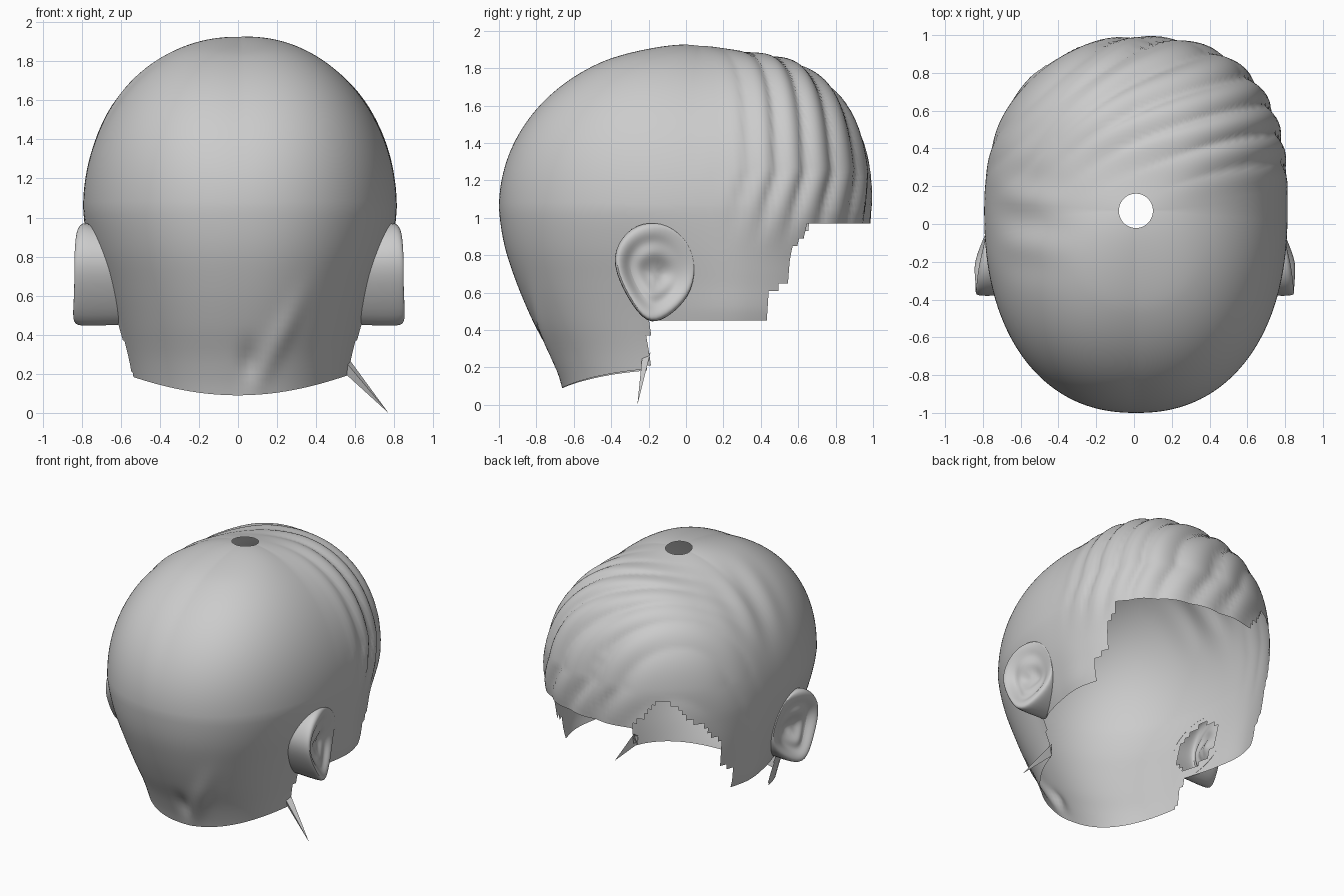
import bpy, bmesh, math
from mathutils import Vector

if bpy.data.objects.get("Cube"):
    bpy.data.objects.remove(bpy.data.objects["Cube"])

grey = bpy.data.materials.new("plain grey")
grey.use_nodes = True
GREY = (0.6, 0.6, 0.6, 1)
grey.diffuse_color = GREY
grey.node_tree.nodes["Principled BSDF"].inputs["Base Color"].default_value = GREY
grey.node_tree.nodes["Principled BSDF"].inputs["Roughness"].default_value = 0.7

CX, CY, MID, DOME = 0.01, 0.07, 1.05, 0.885
SQUARE = 2.25                                     # roundness exponent of the plan outline
BACK = (0.72, 0.79, 0.89, 0.975, 1.04, 1.07)      # radii every 0.2 up to MID
SIDE = (0.555, 0.585, 0.635, 0.695, 0.76, 0.803)
CHEEK = (0.555, 0.61, 0.73, 0.765, 0.79, 0.803)
FACE = (0.8, 0.82, 0.85, 0.88, 0.905, 0.915)


def smooth(a, b, v):
    t = min(1, max(0, (v - a) / (b - a)))
    return t * t * (3 - 2 * t)


def bell(v, centre, width):
    return math.exp(-((v - centre) / width) ** 2)


def power(v, e):
    return math.copysign(abs(v) ** e, v)


def spline(values, z):
    """Catmull-Rom lookup along the height."""
    f = min(max((z - 0.05) / 0.2, 0), 4.999)
    i = int(f)
    t = f - i
    p = [values[min(max(k, 0), 5)] for k in range(i - 1, i + 3)]
    return p[1] + 0.5 * t * (p[2] - p[0] + t * (2 * p[0] - 5 * p[1] + 4 * p[2] - p[3]
                             + t * (3 * (p[1] - p[2]) + p[3] - p[0])))


def side_radius(dy, z):
    """Half width, fuller at the cheeks than at the neck."""
    t = smooth(-0.35, 0.25, dy)
    return spline(SIDE, z) * (1 - t) + spline(CHEEK, z) * t


def locks(x, y, z):
    """Combed hair relief, sweeping sideways from the parting."""
    u = y - 0.55 * x + 0.3 * x * x + 0.35 * max(0, 1.25 - z)
    wave = abs(math.sin(math.pi * (u + 0.04) / 0.155 + 0.5 * math.sin(5 * x + 3 * z)))
    mask = smooth(0.1, 0.5, y) * smooth(0.8, 1.15, z) * (0.25 + 0.75 * smooth(-0.45, 0.1, x))
    relief = 0.032 * (wave - 0.6) * mask
    # gentle tufts on the other side and strands at the nape
    relief += 0.01 * math.sin(y * 24 + 3 * x) * bell(x, -0.55, 0.2) * bell(y, 0.05, 0.25) * smooth(1.3, 1.6, z)
    if y < 0:
        relief += 0.02 * bell(x - 0.5 * (z - 0.3), 0.17, 0.06) * bell(z, 0.35, 0.22)
        relief -= 0.025 * bell(x, 0.06, 0.05) * bell(z, 0.26, 0.09)
    return relief


def surface(a, z, shrink=1.0):
    """Point on the head at azimuth a; shrink below 1 climbs the dome to the crown."""
    dx, dy = math.cos(a), math.sin(a)
    rx = side_radius(dy, z)
    ry = spline(FACE if dy > 0 else BACK, z)
    round_off = smooth(0.05, 0.5, shrink)
    rx, ry = (shrink * (0.82 + (r - 0.82) * round_off) for r in (rx, ry))
    # the dome is fuller over the forehead and the rear corners
    n = 2 + (0.4 * dy if dy > 0 else -0.05 * dy + 0.3 * abs(dx * dy))
    square = SQUARE
    if dx > 0 and dy > 0:
        square += 0.35 * smooth(0.75, 1.05, z)
    e = 2 / (2 + (square - 2) * round_off)
    x, y = CX + rx * power(dx, e), CY + ry * power(dy, e)
    z += DOME * (1 - shrink ** n) ** (1 / n)
    # shallow saddle in front of the crown, deeper beside the parting
    z -= (0.03 + 0.025 * smooth(0.1, -0.4, -abs(x) if x < 0 else x)) * bell(y, 0.3, 0.24) \
        * bell(x, -0.1, 0.5) * smooth(1.4, 1.8, z)
    out = Vector((dx / rx, dy / ry, max(0, z - MID) / DOME ** 2))
    return Vector((x, y, z)) + out.normalized() * locks(x, y, z) * smooth(0.11, 0.3, shrink)


def skull_x(y, z):
    """Half width of the head at a given depth and height."""
    d = (y - CY) / spline(FACE if y > CY else BACK, z)
    return side_radius(power(d, SQUARE / 2), z) * (1 - abs(d) ** SQUARE) ** (1 / SQUARE)


def lower_edge(x, y):
    """Height of the open rim: nape, sideburns, temples and fringe."""
    if y < -0.2:
        return 0.0
    if y < 0.43:
        return 0.46
    if y < 0.56:
        return 0.57 + (y - 0.43) * 0.85
    if y < 0.65:
        return 0.84 + (y - 0.56) * 0.9
    return 0.96 + 0.24 * bell(x, -0.42, 0.14)


def behind_ear(p):
    return abs(p.x) > 0.5 and ((p.y + 0.175) / 0.165) ** 2 + ((p.z - 0.73) / 0.19) ** 2 < 1


def finish(name, bm, angle=60):
    mesh = bpy.data.meshes.new(name)
    bm.to_mesh(mesh)
    bm.free()
    mesh.materials.append(grey)
    ob = bpy.data.objects.new(name, mesh)
    bpy.context.collection.objects.link(ob)
    bpy.ops.object.select_all(action='DESELECT')
    ob.select_set(True)
    bpy.context.view_layer.objects.active = ob
    bpy.ops.object.shade_smooth_by_angle(angle=math.radians(angle))
    return ob


# head shell: open at the crown, the face, the neck and into the ears
COLS, DOME_ROWS, LOW_ROWS = 192, 56, 25
levels = [(MID, math.sin(math.radians(6.3 + 83.7 * i / DOME_ROWS))) for i in range(DOME_ROWS)]
levels += [(MID - 0.04 * i, 1.0) for i in range(LOW_ROWS)]

bm = bmesh.new()
rings = []
for z, shrink in levels:
    ring = []
    for j in range(COLS):
        a = 2 * math.pi * j / COLS
        p = surface(a, z, shrink)
        nape = 0.09 + 0.1 * min(1, abs(p.x) / 0.54) ** 2
        if z < nape:
            p = surface(a, nape)
        ring.append(bm.verts.new(p))
    rings.append(ring)
for upper, lower in zip(rings, rings[1:]):
    for j in range(COLS):
        k = (j + 1) % COLS
        quad = (upper[j], lower[j], lower[k], upper[k])
        mid = sum((v.co for v in quad), Vector()) / 4
        if mid.z > lower_edge(mid.x, mid.y) and not behind_ear(mid):
            bm.faces.new(quad)
bmesh.ops.remove_doubles(bm, verts=bm.verts[:], dist=0.0005)
bmesh.ops.delete(bm, geom=[v for v in bm.verts if not v.link_faces], context='VERTS')
finish("head_shell", bm)


# ears: outline lofted out from the head, then folded into a bowl
OUTLINE = [(-0.32, 0.93), (-0.2, 0.98), (-0.07, 0.95), (0.03, 0.84), (0.05, 0.69), (0.0, 0.55),
           (-0.14, 0.44), (-0.23, 0.45), (-0.34, 0.62), (-0.4, 0.79)]
LOFT = [(1.0, None), (1.03, -0.03), (0.97, 0.0), (0.8, -0.01), (0.62, -0.055), (0.42, -0.035), (0.2, -0.065)]


def make_ear(name, side):
    bm = bmesh.new()
    rows = []
    for scale, depth in LOFT:
        row = []
        for y, z in OUTLINE:
            yy, zz = -0.17 + (y + 0.17) * scale, 0.7 + (z - 0.7) * scale
            base = skull_x(yy, zz)
            rim = 0.86 - 0.42 * max(0, yy + 0.2) - 0.3 * max(0, zz - 0.85)
            rim -= 0.04 * bell(zz, 0.7, 0.07)
            x = base - 0.004 if depth is None else max(base + 0.008, rim + depth)
            row.append(bm.verts.new((side * x + CX * 0.5, yy, zz)))
        rows.append(row)
    n = len(OUTLINE)
    for a, b in zip(rows, rows[1:]):
        for j in range(n):
            k = (j + 1) % n
            bm.faces.new((a[j], a[k], b[k], b[j]))
    bm.faces.new(rows[-1])
    bmesh.ops.recalc_face_normals(bm, faces=bm.faces[:])
    ob = finish(name, bm, 75)
    sub = ob.modifiers.new("rounding", 'SUBSURF')
    sub.levels = sub.render_levels = 2


make_ear("left_ear", 1)
make_ear("right_ear", -1)

# thin stray spike at the neck edge
bm = bmesh.new()
tip = bm.verts.new((0.77, -0.26, 0.0))
base = [bm.verts.new(p) for p in ((0.55, -0.21, 0.2), (0.565, -0.19, 0.28), (0.56, -0.235, 0.25))]
for i in range(3):
    bm.faces.new((tip, base[i], base[(i + 1) % 3]))
bmesh.ops.recalc_face_normals(bm, faces=bm.faces[:])
finish("neck_spike", bm, 20)
